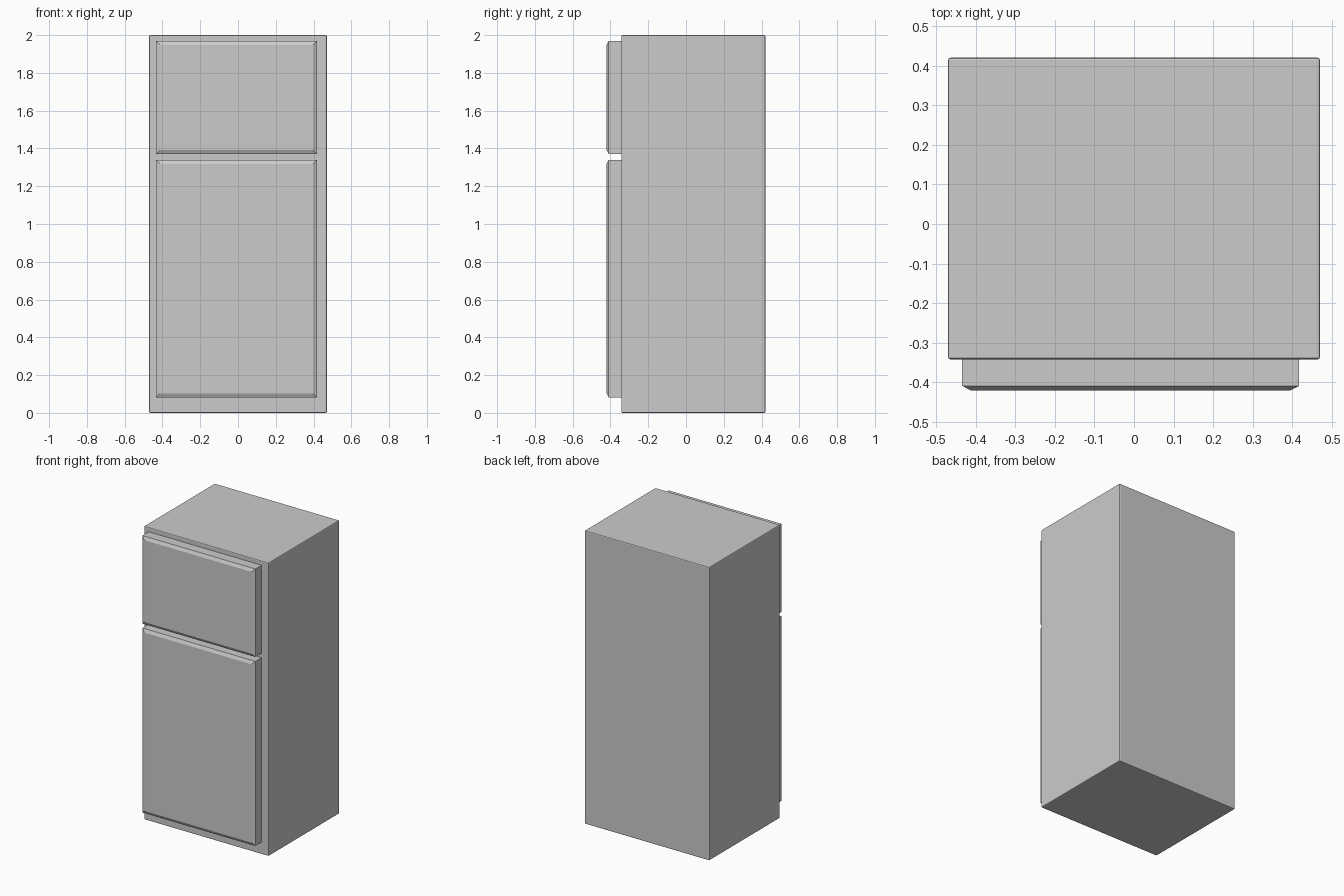
import bpy, bmesh

if "Cube" in bpy.data.objects:
    bpy.data.objects.remove(bpy.data.objects["Cube"])

FRONT = -0.342   # front plane of the cabinet


def new_object(name, bm):
    bmesh.ops.recalc_face_normals(bm, faces=bm.faces)
    mesh = bpy.data.meshes.new(name)
    bm.to_mesh(mesh)
    bm.free()
    obj = bpy.data.objects.new(name, mesh)
    bpy.context.collection.objects.link(obj)
    return obj


def box(x0, x1, y0, y1, z0, z1):
    bm = bmesh.new()
    bmesh.ops.create_cube(bm, size=1)
    for v in bm.verts:
        v.co = (x1 if v.co.x > 0 else x0,
                y1 if v.co.y > 0 else y0,
                z1 if v.co.z > 0 else z0)
    return bm


def door(name, z0, z1):
    # Slab whose front panel is raised with a shallow, wide chamfer
    bm = box(-0.434, 0.417, -0.409, FRONT, z0, z1)
    bm.normal_update()
    front = min(bm.faces, key=lambda f: f.calc_center_median().y)
    bmesh.ops.inset_region(bm, faces=[front], thickness=0.03, depth=0)
    for v in front.verts:
        v.co.y = -0.42
    return new_object(name, bm)


# Cabinet with finely bevelled edges
cabinet = new_object("cabinet", box(-0.47, 0.47, FRONT, 0.42, 0, 2))
bevel = cabinet.modifiers.new("edge_bevel", 'BEVEL')
bevel.width = 0.006
bevel.segments = 2

# Freezer door above, fridge door below
door("freezer_door", 1.37, 1.97)
door("fridge_door", 0.082, 1.34)
